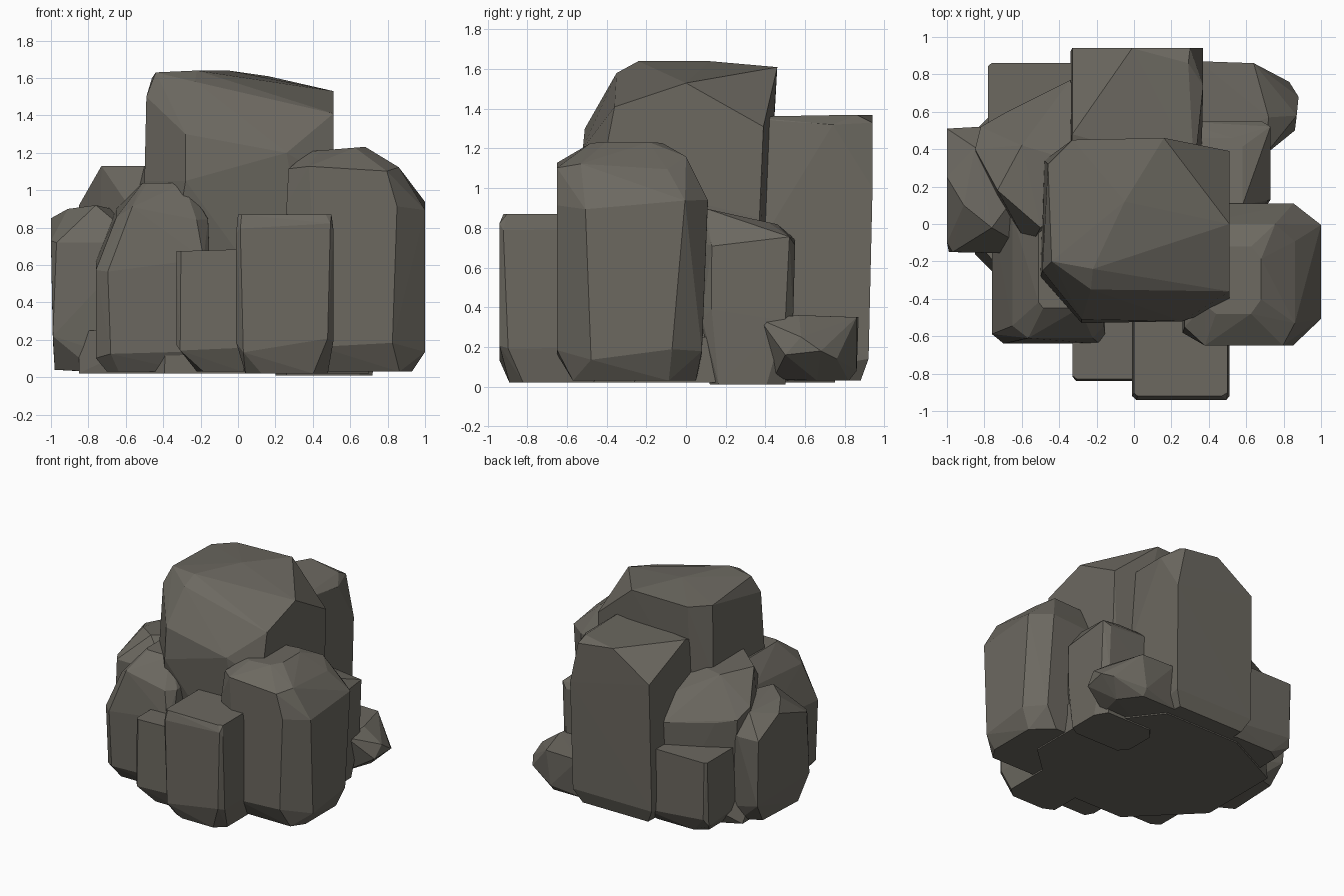
import bpy, bmesh, random

random.seed(4)
stone = bpy.data.materials.new("grey_brown_stone")
stone.diffuse_color = (0.15, 0.14, 0.118, 1)


def hull(name, points):
    """Faceted convex boulder around a few corner points."""
    bm = bmesh.new()
    for p in points:
        bm.verts.new(p)
    bmesh.ops.remove_doubles(bm, verts=bm.verts, dist=0.015)
    res = bmesh.ops.convex_hull(bm, input=bm.verts)
    junk = {g for k in ("geom_interior", "geom_unused") for g in res[k]
            if isinstance(g, bmesh.types.BMVert)}
    bmesh.ops.delete(bm, geom=list(junk), context='VERTS')
    bmesh.ops.recalc_face_normals(bm, faces=bm.faces)
    me = bpy.data.meshes.new(name)
    bm.to_mesh(me)
    bm.free()
    me.materials.append(stone)
    bpy.context.collection.objects.link(bpy.data.objects.new(name, me))


def rock(name, layers, tilt=(0, 0)):
    """Boulder from layers (z, x0, x1, y0, y1, corner_cut);
    tilt slopes the top layer along x and y."""
    pts = []
    for i, (z, x0, x1, y0, y1, c) in enumerate(layers):
        cx, cy = (x0 + x1) / 2, (y0 + y1) / 2
        for x, sx in ((x0, 1), (x1, -1)):
            for y, sy in ((y0, 1), (y1, -1)):
                a, b = (c * random.uniform(0.5, 1.3) for _ in range(2))
                for px, py in ((x + sx * a, y), (x, y + sy * b)):
                    t = 0
                    if i == len(layers) - 1:
                        t = tilt[0] * (px - cx) + tilt[1] * (py - cy)
                    elif i > 0:
                        t = random.uniform(-0.04, 0.04)
                    pts.append((px, py, z + t))
    hull(name, pts)


# Tall central boulder
hull("central_boulder", [
    (-0.45, -0.28, 0.05), (0.45, -0.40, 0.05), (0.45, 0.36, 0.05), (-0.45, 0.34, 0.05),
    (-0.28, -0.53, 1.05), (-0.50, -0.28, 1.05), (0.26, -0.52, 1.20), (0.51, -0.43, 1.05),
    (-0.28, -0.51, 1.30), (-0.49, -0.25, 1.50), (-0.48, 0.34, 1.05), (-0.33, 0.42, 0.90),
    (0.51, 0.37, 0.85), (0.16, 0.40, 0.90), (-0.23, -0.35, 1.58), (0.51, -0.36, 1.41),
    (-0.44, -0.20, 1.63), (-0.46, 0.32, 1.60), (-0.33, 0.45, 1.60), (-0.05, 0.12, 1.64),
    (0.16, 0.46, 1.61), (0.51, 0.00, 1.53), (0.51, 0.39, 1.31), (-0.22, -0.24, 1.64)])

# Tall slab at the back, its left back corner cut lower
hull("back_slab", [
    (-0.30, 0.30, 0.03), (0.34, 0.30, 0.03), (0.30, 0.88, 0.03), (-0.28, 0.88, 0.03),
    (-0.34, 0.92, 0.14), (0.36, 0.92, 0.14), (-0.34, 0.30, 1.30), (0.32, 0.30, 1.36),
    (-0.33, 0.94, 1.16), (-0.01, 0.94, 1.37), (0.29, 0.86, 1.37), (0.37, 0.94, 1.00),
    (0.37, 0.74, 1.32), (0.34, 0.45, 1.34), (-0.33, 0.48, 1.35), (0.30, 0.94, 1.33),
    (0.36, 0.30, 0.60)])

# Big boulder at front right
rock("right_front_boulder", [
    (0.03, 0.32, 0.93, -0.57, 0.05, 0.12),
    (0.16, 0.27, 1.00, -0.65, 0.08, 0.15),
    (0.91, 0.26, 1.00, -0.65, 0.11, 0.12),
    (1.12, 0.27, 0.86, -0.65, 0.00, 0.12),
    (1.22, 0.38, 0.68, -0.48, -0.12, 0.07)], (0.08, 0))

# Two small blocks at the front
rock("front_block", [
    (0.02, 0.04, 0.48, -0.89, -0.40, 0.07),
    (0.17, -0.01, 0.51, -0.94, -0.40, 0.06),
    (0.80, -0.01, 0.51, -0.94, -0.40, 0.03),
    (0.87, 0.00, 0.50, -0.92, -0.40, 0.03)])
rock("front_small_block", [
    (0.03, -0.22, 0.08, -0.78, -0.40, 0.05),
    (0.18, -0.33, 0.08, -0.84, -0.40, 0.03),
    (0.68, -0.33, 0.08, -0.83, -0.40, 0.02)], (0.03, 0))

# Boulder at front left
rock("left_front_boulder", [
    (0.03, -0.70, -0.17, -0.57, 0.10, 0.07),
    (0.10, -0.76, -0.15, -0.63, 0.10, 0.07),
    (0.60, -0.76, -0.15, -0.64, 0.10, 0.05),
    (0.88, -0.65, -0.16, -0.61, 0.10, 0.07),
    (1.04, -0.51, -0.27, -0.45, 0.05, 0.04)])

# Block on the left side
hull("left_block", [
    (-0.98, -0.02, 0.04), (-0.76, -0.12, 0.03), (-0.80, 0.45, 0.03), (-0.96, 0.40, 0.04),
    (-0.40, -0.12, 0.03), (-0.40, 0.45, 0.03), (-0.99, -0.15, 0.22), (-0.99, 0.51, 0.20),
    (-1.00, -0.10, 0.73), (-1.00, 0.51, 0.72), (-0.82, 0.52, 0.72), (-1.00, 0.25, 0.85),
    (-0.91, 0.10, 0.90), (-0.85, 0.41, 0.88), (-0.76, -0.02, 0.92), (-0.97, -0.15, 0.72),
    (-0.52, -0.16, 0.72), (-0.45, 0.40, 0.85)])

# Rising shoulder and low block at back left
hull("back_left_shoulder", [
    (-0.75, 0.10, 0.03), (-0.75, 0.48, 0.03), (-0.34, 0.72, 0.03), (-0.20, 0.00, 0.03),
    (-0.82, 0.52, 0.85), (-0.68, 0.60, 0.82), (-0.34, 0.77, 0.80), (-0.85, 0.40, 0.92),
    (-0.73, 0.18, 1.13), (-0.50, -0.02, 1.13), (-0.60, 0.42, 1.12), (-0.32, 0.62, 0.98),
    (-0.56, -0.13, 0.88), (-0.20, 0.30, 1.10)])
rock("back_left_low_block", [
    (0.03, -0.72, -0.20, 0.30, 0.80, 0.08),
    (0.14, -0.78, -0.20, 0.30, 0.86, 0.03),
    (0.62, -0.78, -0.20, 0.30, 0.86, 0.02)])

# Block and small stone at back right
rock("back_right_block", [
    (0.01, 0.20, 0.72, 0.12, 0.50, 0.08),
    (0.36, 0.20, 0.73, 0.08, 0.54, 0.04),
    (0.72, 0.20, 0.73, 0.09, 0.55, 0.05),
    (0.86, 0.20, 0.58, 0.08, 0.46, 0.04)], (0, -0.22))
hull("back_right_stone", [
    (0.30, 0.44, 0.03), (0.66, 0.44, 0.04), (0.72, 0.66, 0.03), (0.60, 0.82, 0.03),
    (0.30, 0.82, 0.03), (0.86, 0.50, 0.16), (0.88, 0.68, 0.18), (0.83, 0.76, 0.14),
    (0.87, 0.58, 0.25), (0.70, 0.37, 0.34), (0.72, 0.57, 0.36), (0.64, 0.86, 0.35),
    (0.35, 0.87, 0.35), (0.60, 0.86, 0.08), (0.30, 0.40, 0.35)])

# Core filling the gaps at the foot
rock("foot_core", [
    (0.02, -0.85, 0.70, -0.62, 0.75, 0.40),
    (0.25, -0.85, 0.70, -0.62, 0.75, 0.42)])
